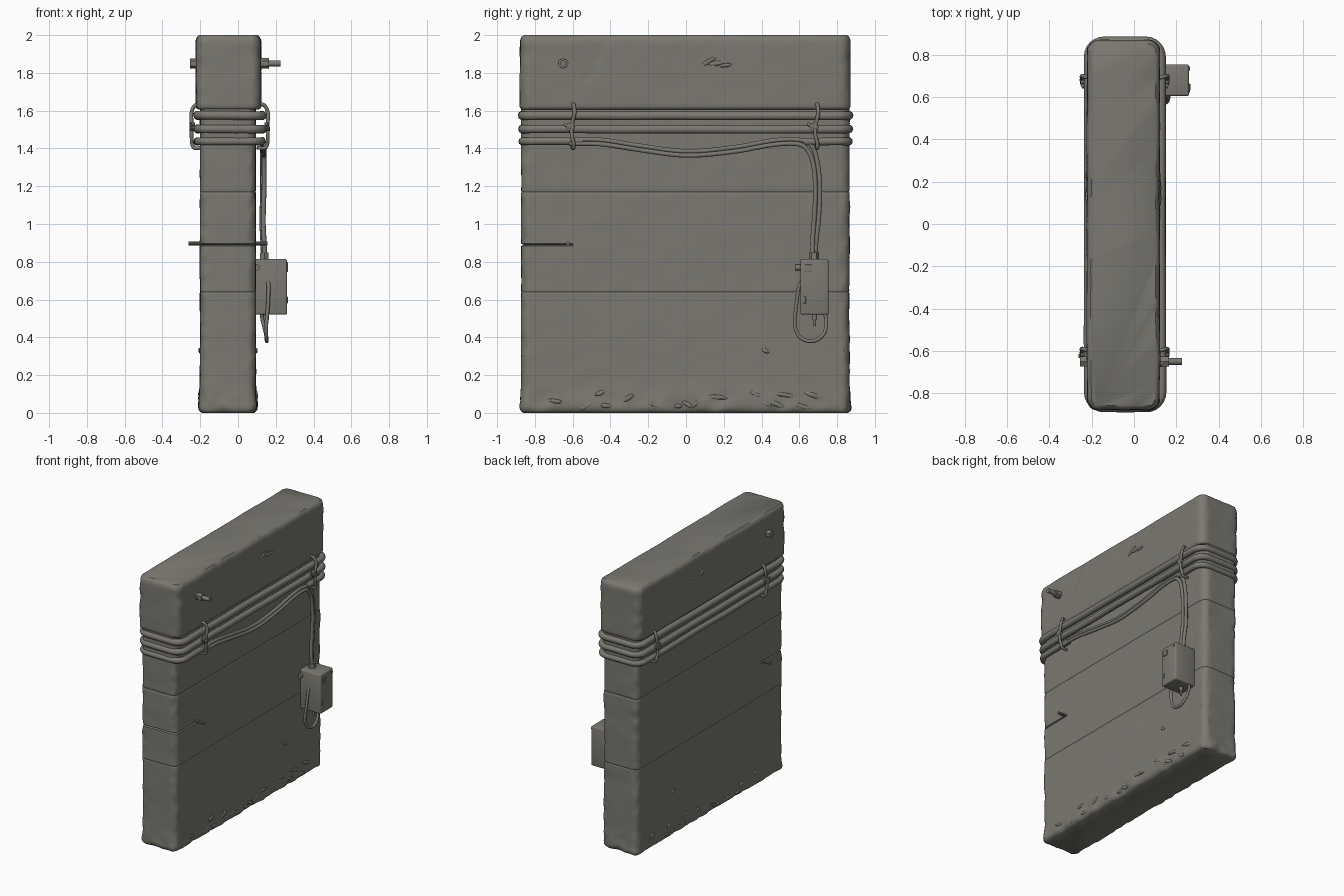
import bpy, bmesh, math, random
from mathutils import Vector, Matrix, noise

if "Cube" in bpy.data.objects:
    bpy.data.objects.remove(bpy.data.objects["Cube"])
random.seed(4)

mat = bpy.data.materials.new("weathered grey")
mat.diffuse_color = (0.20, 0.19, 0.165, 1)
mat.use_nodes = True
mat.node_tree.nodes["Principled BSDF"].inputs["Base Color"].default_value = mat.diffuse_color


def finish(ob, angle=35):
    ob.data.materials.clear()
    ob.data.materials.append(mat)
    bpy.ops.object.select_all(action='DESELECT')
    ob.select_set(True)
    bpy.context.view_layer.objects.active = ob
    bpy.ops.object.shade_smooth_by_angle(angle=math.radians(angle))
    return ob


def from_bmesh(name, bm, angle=35):
    bmesh.ops.recalc_face_normals(bm, faces=bm.faces)
    me = bpy.data.meshes.new(name)
    bm.to_mesh(me)
    bm.free()
    ob = bpy.data.objects.new(name, me)
    bpy.context.collection.objects.link(ob)
    return finish(ob, angle)


def rounded_rect(x0, x1, y0, y1, r, step):
    """Outline as (point, outward normal, is_corner)."""
    out = []
    corners = [(x1 - r, y0 + r, -90), (x1 - r, y1 - r, 0), (x0 + r, y1 - r, 90), (x0 + r, y0 + r, 180)]
    for i, (cx, cy, a0) in enumerate(corners):
        for k in range(7):
            a = math.radians(a0 + 15 * k)
            n = Vector((math.cos(a), math.sin(a), 0))
            out.append((Vector((cx, cy, 0)) + n * r, n, 1 if 0 < k < 6 else 0))
        nx, ny, na = corners[(i + 1) % 4]
        n = Vector((round(math.cos(math.radians(na))), round(math.sin(math.radians(na))), 0))
        end = Vector((nx, ny, 0)) + n * r
        start = out[-1][0]
        cnt = max(2, int((end - start).length / step))
        for k in range(1, cnt):
            out.append((start.lerp(end, k / cnt), n, 0))
    return out


def concrete(name, rect, r, levels, groove):
    """Loft a rough slab: levels are (z, inset)."""
    bm = bmesh.new()
    prof = rounded_rect(*rect, r, 0.025)
    rings = []
    for z, inset in levels:
        ring = []
        for p, n, corner in prof:
            q = Vector((p.x, p.y, z))
            d = noise.noise(q * 3) * 0.004 + noise.noise(q * 11 + Vector((5, 2, 9))) * 0.0025
            if corner:
                d += noise.noise(q * 17) * 0.007
            if z < 0.16:   # crumbled foot
                d += (noise.noise(q * 14) * 0.016 + 0.006) * (1 - z / 0.16)
            d -= groove(q)
            ring.append(bm.verts.new(q + n * (d - inset)))
        rings.append(ring)
    m = len(prof)
    for a, b in zip(rings, rings[1:]):
        for i in range(m):
            j = (i + 1) % m
            bm.faces.new((a[i], a[j], b[j], b[i]))
    bm.faces.new(rings[0][::-1])
    bm.faces.new(rings[-1])
    return from_bmesh(name, bm, 40)


def body_groove(q):
    if abs(q.z - 0.89) < 0.003 and q.y < -0.62:
        return 0.012
    return 0.003 if min(abs(q.z - 1.17), abs(q.z - 0.64)) < 0.003 else 0


def cap_groove(q):   # slanted crack near the top
    line = -0.53 + 0.5 * (q.z - 1.75)
    return 0.006 if q.x > 0 and q.z > 1.75 and abs(q.y - line) < 0.012 else 0


# Concrete slab and its thicker top block
zs = [0.05 + 0.02 * i for i in range(79)]
zs = [z for z in zs if min(abs(z - c) for c in (0.89, 0.64, 1.17)) > 0.009]
for c in (0.89, 0.64, 1.17):
    zs += [c - 0.006, c, c + 0.006]
concrete("slab_body", (-0.2, 0.093, -0.872, 0.865), 0.045,
         [(0, 0.022), (0.008, 0.010), (0.02, 0.003), (0.035, 0)] + [(z, 0) for z in sorted(zs)], body_groove)
concrete("slab_top_block", (-0.222, 0.122, -0.88, 0.87), 0.055,
         [(1.607, 0.012), (1.612, 0.004), (1.622, 0)] + [(1.64 + 0.02 * i, 0) for i in range(17)]
         + [(1.975, 0.002), (1.99, 0.008), (2.0, 0.02)], cap_groove)


def smooth_path(pts, sub=8):
    """Catmull-Rom curve through the points."""
    p = [Vector(v) for v in pts]
    p = [2 * p[0] - p[1]] + p + [2 * p[-1] - p[-2]]
    out = []
    for i in range(1, len(p) - 2):
        a, b, c, d = p[i - 1:i + 3]
        for k in range(sub):
            t = k / sub
            out.append(0.5 * (2 * b + (c - a) * t + (2 * a - 5 * b + 4 * c - d) * t * t
                              + (3 * b - a - 3 * c + d) * t ** 3))
    return out + [p[-2]]


def tube(name, pts, r, closed=False):
    cu = bpy.data.curves.new(name, 'CURVE')
    cu.dimensions = '3D'
    cu.bevel_depth = r
    cu.bevel_resolution = 3
    cu.use_fill_caps = True
    s = cu.splines.new('POLY')
    s.points.add(len(pts) - 1)
    for sp, v in zip(s.points, pts):
        sp.co = (*v, 1)
    s.use_cyclic_u = closed
    ob = bpy.data.objects.new(name, cu)
    bpy.context.collection.objects.link(ob)
    bpy.ops.object.select_all(action='DESELECT')
    ob.select_set(True)
    bpy.context.view_layer.objects.active = ob
    bpy.ops.object.convert(target='MESH')
    return finish(bpy.context.view_layer.objects.active, 50)


# Cables wrapped round the slab
def wrap(z):
    return [Vector((p.x + 0.004 * noise.noise(p * 2 + Vector((0, 0, z * 9))), p.y,
                    z + 0.004 * noise.noise(p * 3 + Vector((0, 0, z * 5)))))
            for p, n, c in rounded_rect(-0.213, 0.127, -0.866, 0.862, 0.07, 0.08)]


tube("upper_cable", wrap(1.575), 0.024, True)
tube("middle_cable", wrap(1.503), 0.023, True)
low = wrap(1.437)
i0 = next(i for i, v in enumerate(low) if v.x > 0.1 and v.y > 0.6)
i1 = next(i for i, v in enumerate(low) if v.x > 0.1 and v.y > -0.57)
tube("lower_cable", low[i0:] + low[:i1 + 1], 0.021)

# Twin cables sagging across the right face and down to the box
for k, (dy, dz, x) in enumerate([(0.012, 0.010, 0.130), (-0.012, -0.012, 0.138)]):
    pts = [(x, -0.62, 1.437 + dz), (x, -0.45, 1.435 + dz), (x, -0.25, 1.405 + dz), (x, 0, 1.375 + dz),
           (x, 0.25, 1.395 + dz), (x, 0.45, 1.43 + dz), (x, 0.58, 1.437 + dz), (x, 0.65 + dy, 1.41 + dz),
           (x, 0.685 + dy, 1.32), (x, 0.697 + dy, 1.18), (x - 0.004, 0.69 + dy, 1.02),
           (x, 0.68 + dy * 0.8, 0.92), (x + 0.004, 0.677 + dy * 0.6, 0.83)]
    tube(f"sagging_cable_{k + 1}", smooth_path(pts), 0.0125)


def box(name, lo, hi, bevel=0.0):
    bm = bmesh.new()
    lo, hi = Vector(lo), Vector(hi)
    bmesh.ops.create_cube(bm, size=1, matrix=Matrix.Translation((lo + hi) / 2) @ Matrix.Diagonal((*(hi - lo), 1)))
    if bevel:
        bmesh.ops.bevel(bm, geom=bm.edges[:], offset=bevel, segments=3, profile=0.5, affect='EDGES')
    return from_bmesh(name, bm)


def rod(name, a, b, r, sides=16):
    a, b = Vector(a), Vector(b)
    bm = bmesh.new()
    rot = (b - a).to_track_quat('Z', 'Y').to_matrix().to_4x4()
    bmesh.ops.create_cone(bm, cap_ends=True, segments=sides, radius1=r, radius2=r, depth=(b - a).length,
                          matrix=Matrix.Translation((a + b) / 2) @ rot)
    return from_bmesh(name, bm)


# Junction box with its fittings
box("junction_box", (0.085, 0.605, 0.52), (0.26, 0.755, 0.815), 0.010)
box("box_switch", (0.25, 0.63, 0.745), (0.266, 0.665, 0.785), 0.003)
box("box_catch", (0.25, 0.622, 0.58), (0.264, 0.634, 0.615), 0.002)
rod("box_lid_screw", (0.25, 0.735, 0.79), (0.265, 0.735, 0.79), 0.009)
rod("box_side_knob", (0.10, 0.58, 0.77), (0.10, 0.61, 0.77), 0.016)
rod("box_bottom_pin", (0.15, 0.68, 0.46), (0.15, 0.68, 0.525), 0.008)
rod("box_pin_collar", (0.15, 0.68, 0.495), (0.15, 0.68, 0.525), 0.014)
rod("cable_gland", (0.14, 0.677, 0.81), (0.14, 0.677, 0.85), 0.026, 6)
loop = [(0.16, 0.615, 0.70), (0.162, 0.596, 0.66), (0.158, 0.583, 0.56), (0.15, 0.576, 0.47), (0.15, 0.60, 0.405),
        (0.152, 0.65, 0.38), (0.152, 0.70, 0.39), (0.145, 0.735, 0.43), (0.13, 0.742, 0.49), (0.125, 0.735, 0.53)]
tube("box_loop_cable", smooth_path(loop), 0.010)

# Wire ties over the cables, on both broad faces
for y in (-0.60, 0.69):
    for side, base in ((1, 0), (-1, -0.088)):
        def X(v):
            return side * v + base
        pts = [(X(0.11), y, 1.635), (X(0.14), y + 0.006, 1.628), (X(0.158), y + 0.01, 1.59),
               (X(0.158), y, 1.54), (X(0.158), y - 0.006, 1.48), (X(0.155), y + 0.006, 1.425),
               (X(0.14), y + 0.004, 1.402), (X(0.10), y, 1.405)]
        where = ("near" if y < 0 else "far") + ("_right" if side > 0 else "_left")
        tube("wire_tie_" + where, smooth_path(pts, 5), 0.010)
        rod("tie_knot_" + where, (X(0.14), y - 0.012, 1.515), (X(0.166), y - 0.012, 1.515), 0.022, 10)
        tube("tie_tail_" + where, smooth_path([(X(0.15), y - 0.045, 1.53), (X(0.16), y - 0.02, 1.515),
                                              (X(0.16), y + 0.01, 1.505)], 4), 0.008)

# Through bolt in the top block
rod("bolt_washer", (0.11, -0.65, 1.85), (0.135, -0.65, 1.85), 0.027)
rod("bolt_nut", (0.12, -0.65, 1.85), (0.165, -0.65, 1.85), 0.028, 6)
rod("bolt_shaft", (0.12, -0.65, 1.85), (0.226, -0.65, 1.85), 0.016)
rod("bolt_back_nut", (-0.255, -0.65, 1.85), (-0.21, -0.65, 1.85), 0.027, 6)

# Thin reinforcing rod poking out of both faces
rod("reinforcing_rod", (-0.262, -0.625, 0.897), (0.155, -0.625, 0.897), 0.010, 10)

# Loose concrete flakes on the broad faces
bm = bmesh.new()
spots = [(0.12, 1.86), (0.16, 1.85), (0.21, 1.84), (0.42, 0.33)]
spots += [(random.uniform(-0.8, 0.8), random.uniform(0.03, 0.11)) for _ in range(16)]
for y, z in spots:
    for x in ((0.122, -0.222) if z > 1.6 else (0.097, -0.203)):
        if x < 0:
            y += random.uniform(-0.1, 0.1) * (abs(y) < 0.7)
        m = (Matrix.Translation((x, y, z)) @ Matrix.Rotation(random.uniform(-0.6, 0.6), 4, 'X')
             @ Matrix.Diagonal((0.007, random.uniform(0.02, 0.05), 0.012, 1)))
        new = bmesh.ops.create_icosphere(bm, subdivisions=2, radius=1, matrix=m)['verts']
        for v in new:
            v.co += noise.noise_vector(v.co * 40) * 0.004
from_bmesh("concrete_flakes", bm)
